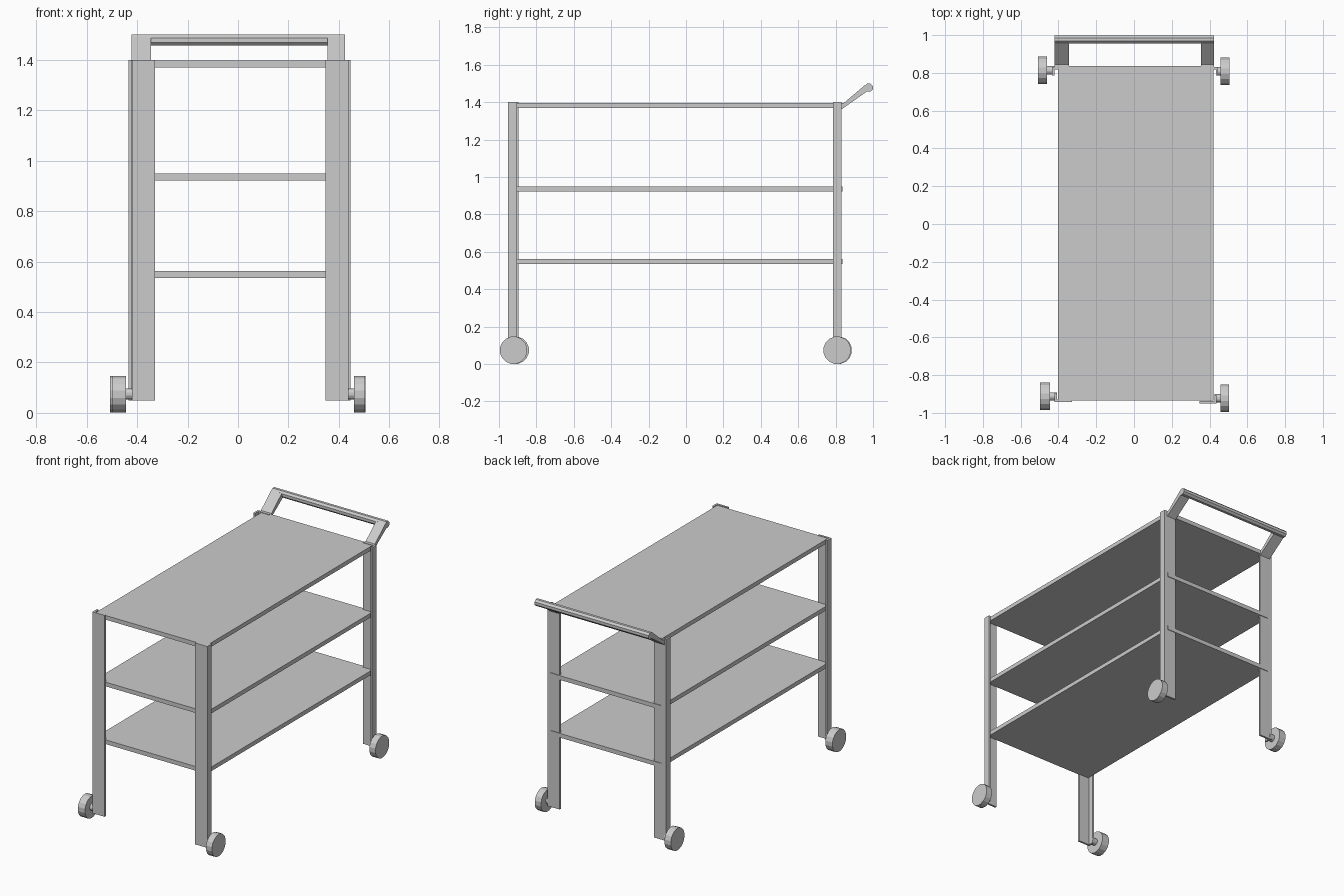
import bpy, bmesh, math
from mathutils import Matrix

if "Cube" in bpy.data.objects:
    bpy.data.objects.remove(bpy.data.objects["Cube"])


def finish(name, bm):
    bmesh.ops.recalc_face_normals(bm, faces=bm.faces)
    me = bpy.data.meshes.new(name)
    bm.to_mesh(me)
    bm.free()
    ob = bpy.data.objects.new(name, me)
    bpy.context.collection.objects.link(ob)
    return ob


def box(name, x0, x1, y0, y1, z0, z1):
    bm = bmesh.new()
    m = Matrix.Translation(((x0 + x1) / 2, (y0 + y1) / 2, (z0 + z1) / 2)) \
        @ Matrix.Diagonal((x1 - x0, y1 - y0, z1 - z0, 1))
    bmesh.ops.create_cube(bm, size=1, matrix=m)
    return finish(name, bm)


def prism(name, pts, vec):
    """Extrude a closed 3D outline along vec."""
    bm = bmesh.new()
    f = bm.faces.new([bm.verts.new(p) for p in pts])
    r = bmesh.ops.extrude_face_region(bm, geom=[f], use_keep_orig=True)
    verts = [e for e in r['geom'] if isinstance(e, bmesh.types.BMVert)]
    bmesh.ops.translate(bm, verts=verts, vec=vec)
    return finish(name, bm)


def rod(name, x0, x1, y, z, r, sides):
    """Cylinder lying along x."""
    pts = []
    for i in range(sides):
        a = 2 * math.pi * (i + 0.5) / sides
        pts.append((x0, y + r * math.cos(a), z + r * math.sin(a)))
    return prism(name, pts, (x1 - x0, 0, 0))


# Three shelves
for name, z0, z1 in (("bottom", 0.535, 0.563), ("middle", 0.922, 0.95), ("top", 1.369, 1.397)):
    box(name + "_shelf", -0.402, 0.422, -0.934, 0.836, z0, z1)

# Angle-section legs, each with an axle and wheel
# name, outer x, side, outer y, end, wheel centre y, wheel inner x, wheel outer x
corners = (
    ("front_left", -0.42, -1, -0.942, -1, -0.913, -0.445, -0.498),
    ("front_right", 0.438, 1, -0.951, -1, -0.922, 0.459, 0.503),
    ("back_left", -0.435, -1, 0.832, 1, 0.813, -0.46, -0.507),
    ("back_right", 0.446, 1, 0.832, 1, 0.808, 0.459, 0.505),
)
T = 0.013
for name, x, sx, y, sy, wy, wi, wo in corners:
    w, d = 0.091 * sx, 0.047 * sy
    tx, ty = T * sx, T * sy
    outline = [(x, y), (x - w, y), (x - w, y - ty), (x - tx, y - ty),
               (x - tx, y - d), (x, y - d)]
    prism(name + "_leg", [(a, b, 0.05) for a, b in outline], (0, 0, 1.35))
    rod(name + "_axle", x - tx, wi, wy, 0.075, 0.023, 12)
    rod(name + "_wheel", wi, wo, wy, 0.074, 0.074, 16)

# Push handle: two slanted flat arms and a grip bar
for name, x0, x1 in (("left", -0.422, -0.344), ("right", 0.355, 0.424)):
    side = [(0.829, 1.36), (0.829, 1.397), (0.845, 1.397), (0.955, 1.49), (0.978, 1.478), (0.968, 1.458)]
    prism(name + "_handle_arm", [(x0, a, b) for a, b in side], (x1 - x0, 0, 0))
rod("handle_bar", -0.422, 0.424, 0.977, 1.478, 0.0235, 8)
